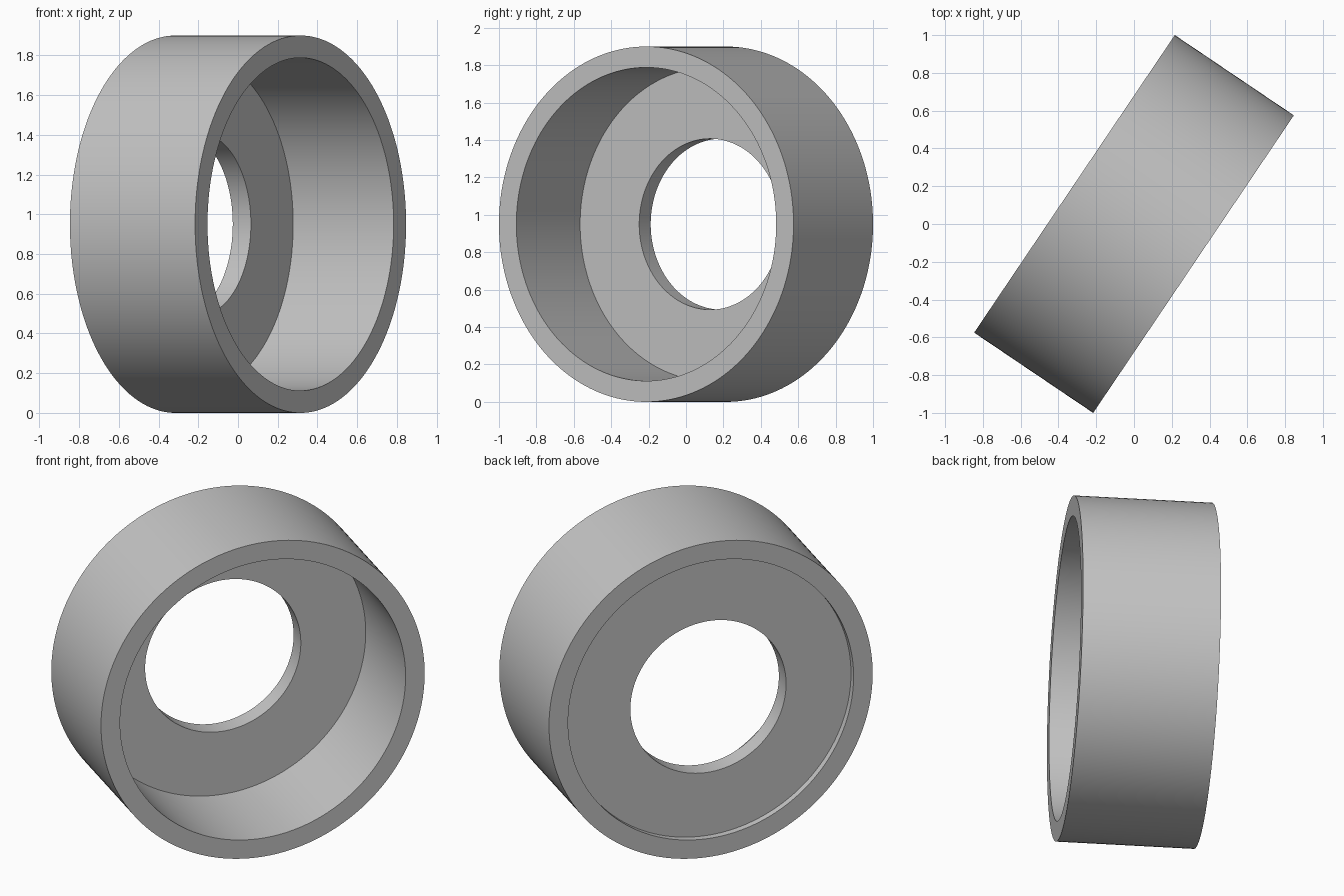
import bpy
import bmesh
import math
from mathutils import Matrix, Vector

cube = bpy.data.objects.get("Cube")
if cube:
    bpy.data.objects.remove(cube, do_unlink=True)

# Main dimensions
RADIUS, BORE, HOLE = 0.95, 0.838, 0.457
HALF_WIDTH = 0.38
WEB_FRONT, WEB_BACK = -0.23, -0.34
SEGMENTS = 160

grey = bpy.data.materials.new("light grey")
grey.use_nodes = True
colour = (0.55, 0.55, 0.55, 1)
grey.diffuse_color = colour
grey.node_tree.nodes["Principled BSDF"].inputs["Base Color"].default_value = colour

# Closed cross-section as (position along axis, radius)
section = [
    (HALF_WIDTH, RADIUS), (HALF_WIDTH, BORE),
    (WEB_FRONT, BORE), (WEB_FRONT, HOLE),
    (WEB_BACK, HOLE), (WEB_BACK, BORE),
    (-HALF_WIDTH, BORE), (-HALF_WIDTH, RADIUS),
]

# Revolve the section about the ring axis
bm = bmesh.new()
verts = [bm.verts.new((t, 0, r)) for t, r in section]
edges = [bm.edges.new((v, verts[(i + 1) % len(verts)])) for i, v in enumerate(verts)]
bmesh.ops.spin(bm, geom=verts + edges, cent=(0, 0, 0), axis=(1, 0, 0),
               angle=math.tau, steps=SEGMENTS, use_duplicate=False)
bmesh.ops.remove_doubles(bm, verts=bm.verts, dist=0.0005)
bmesh.ops.recalc_face_normals(bm, faces=bm.faces)

# Turn the axis to face front-left and stand the ring on the ground
bm.transform(Matrix.Translation(Vector((0, 0, RADIUS)))
             @ Matrix.Rotation(math.radians(-34), 4, 'Z'))

mesh = bpy.data.meshes.new("recessed_ring")
bm.to_mesh(mesh)
bm.free()
mesh.materials.append(grey)
ring = bpy.data.objects.new("recessed_ring", mesh)
bpy.context.collection.objects.link(ring)

# Smooth round walls with crisp rims
bpy.ops.object.select_all(action='DESELECT')
ring.select_set(True)
bpy.context.view_layer.objects.active = ring
bpy.ops.object.shade_smooth_by_angle(angle=math.radians(30))
